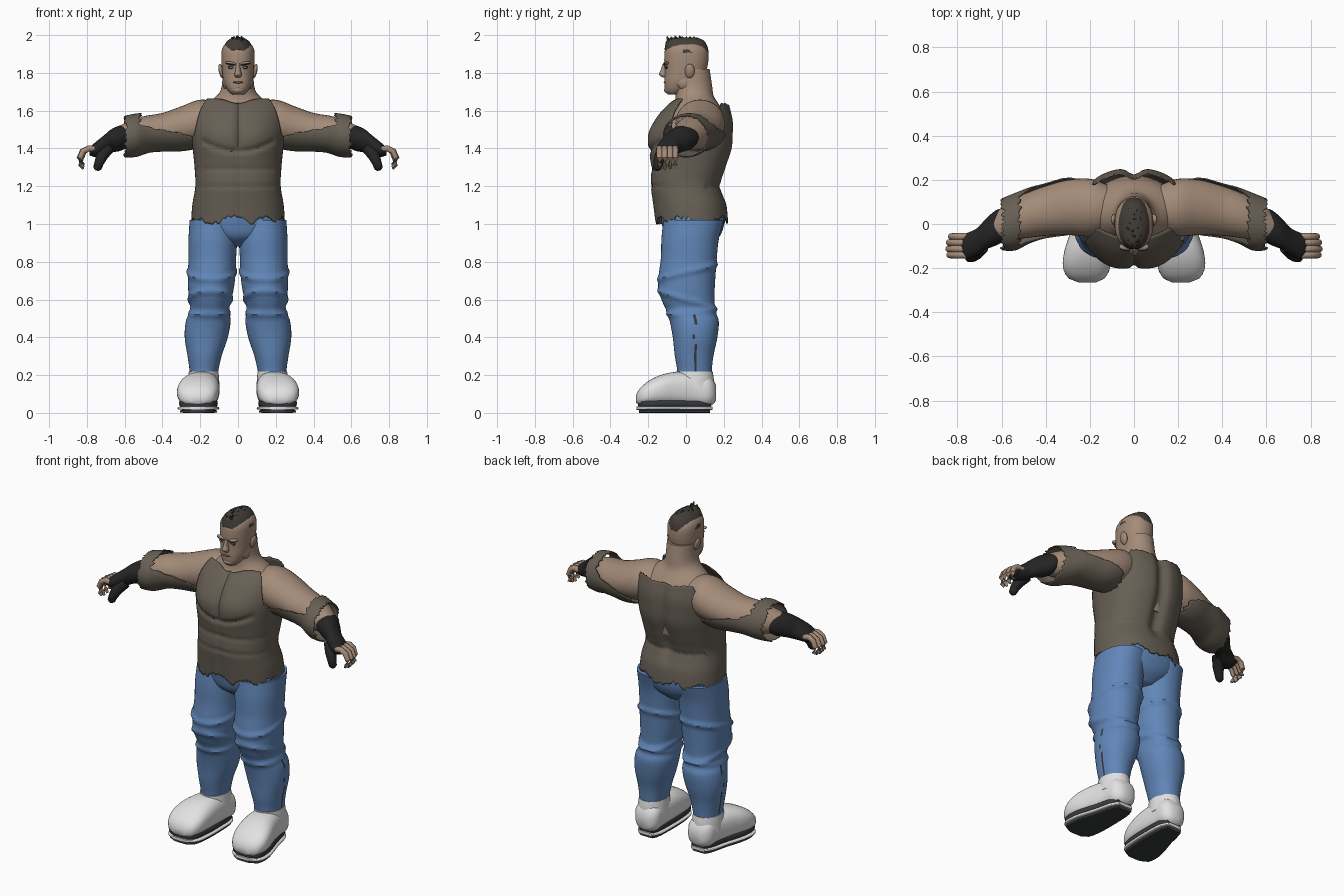
import bpy, bmesh, math, random
from mathutils import Vector, Matrix

random.seed(4)
cube = bpy.data.objects.get("Cube")
if cube:
    bpy.data.objects.remove(cube, do_unlink=True)


def material(name, r, g, b):
    m = bpy.data.materials.new(name)
    m.use_nodes = True
    m.diffuse_color = (r, g, b, 1)
    m.node_tree.nodes["Principled BSDF"].inputs["Base Color"].default_value = (r, g, b, 1)
    return m


SKIN = material("skin", .37, .26, .19)
SHIRT = material("brown cloth", .135, .115, .09)
JEANS = material("blue denim", .12, .24, .48)
GLOVE = material("black leather", .018, .018, .018)
HAIR = material("dark hair", .055, .047, .038)
WHITE = material("white shoe", .76, .76, .76)
DARK = material("dark seam", .04, .042, .045)
LIP = material("lip", .2, .11, .085)


def finish(name, bm, mats, mirror=False, thick=0):
    bmesh.ops.recalc_face_normals(bm, faces=bm.faces)
    me = bpy.data.meshes.new(name)
    bm.to_mesh(me)
    bm.free()
    ob = bpy.data.objects.new(name, me)
    bpy.context.collection.objects.link(ob)
    for m in mats:
        me.materials.append(m)
    if thick:
        s = ob.modifiers.new("cloth", 'SOLIDIFY')
        s.thickness = thick
    if mirror:
        ob.modifiers.new("mirror", 'MIRROR').use_clip = False
    bpy.ops.object.select_all(action='DESELECT')
    ob.select_set(True)
    bpy.context.view_layer.objects.active = ob
    bpy.ops.object.shade_smooth_by_angle(angle=math.radians(50))
    return ob


def sample(secs, p):
    # smooth interpolation of the section list at position p
    k = max(i for i in range(len(secs) - 1) if i == 0 or secs[i][0] <= p)
    a, b = secs[k], secs[k + 1]
    before, after = secs[max(k - 1, 0)], secs[min(k + 2, len(secs) - 1)]
    h = b[0] - a[0]
    t = (p - a[0]) / h
    out = []
    for c in range(1, 5):
        ma = (b[c] - before[c]) / (b[0] - before[0]) * h
        mb = (after[c] - a[c]) / (after[0] - a[0]) * h
        out.append((2*t**3 - 3*t*t + 1) * a[c] + (t**3 - 2*t*t + t) * ma
                   + (3*t*t - 2*t**3) * b[c] + (t**3 - t*t) * mb)
    return out


def loft(name, axis, secs, mats, n=32, rows=24, power=2, lo=None, hi=None,
         warp=None, paint=None, cap=True, **kw):
    # sections are (position, centre a, centre b, radius a, radius b) along an axis
    bm = bmesh.new()
    rings = [[] for _ in range(rows + 1)]
    for i in range(n):
        th = 2 * math.pi * i / n
        ca, sa = math.cos(th), math.sin(th)
        p0 = lo(ca, sa) if lo else secs[0][0]
        p1 = hi(ca, sa) if hi else secs[-1][0]
        for j in range(rows + 1):
            p = p0 + (p1 - p0) * j / rows
            a, b, ra, rb = sample(secs, p)
            u = a + max(ra, .002) * math.copysign(abs(ca) ** (2 / power), ca)
            v = b + max(rb, .002) * math.copysign(abs(sa) ** (2 / power), sa)
            co = Vector({'x': (p, u, v), 'y': (u, p, v), 'z': (u, v, p)}[axis])
            if warp:
                warp(co)
            rings[j].append(bm.verts.new(co))
    for r, s in zip(rings, rings[1:]):
        for i in range(n):
            k = (i + 1) % n
            bm.faces.new((r[i], r[k], s[k], s[i]))
    if cap:
        bm.faces.new(rings[0])
        bm.faces.new(rings[-1])
    if paint:
        for f in bm.faces:
            f.material_index = paint(f.calc_center_median())
    return finish(name, bm, mats, **kw)


def blob(name, loc, size, mat, turn=0, **kw):
    bm = bmesh.new()
    m = Matrix.Translation(loc) @ Matrix.Rotation(turn, 4, 'Y') @ Matrix.Diagonal((*size, 1))
    bmesh.ops.create_uvsphere(bm, u_segments=16, v_segments=10, radius=1, matrix=m)
    return finish(name, bm, [mat], **kw)


def tube(name, pts, radii, mat, n=10):
    bm = bmesh.new()
    pts = [Vector(p) for p in pts]
    rings = []
    for i, p in enumerate(pts):
        d = pts[min(i + 1, len(pts) - 1)] - pts[max(i - 1, 0)]
        q = d.to_track_quat('Z', 'Y')
        rings.append([bm.verts.new(p + q @ Vector((math.cos(t) * radii[i], math.sin(t) * radii[i], 0)))
                      for t in (2 * math.pi * k / n for k in range(n))])
    for r, s in zip(rings, rings[1:]):
        for i in range(n):
            bm.faces.new((r[i], r[(i + 1) % n], s[(i + 1) % n], s[i]))
    bm.faces.new(rings[0])
    bm.faces.new(rings[-1])
    return finish(name, bm, [mat], mirror=True)


def step(a, b, x):
    t = min(max((x - a) / (b - a), 0), 1)
    return t * t * (3 - 2 * t)


def bump(x, w):
    return math.exp(-(x / w) ** 2)


def torn(size):
    return random.uniform(-size, size)


# Body under the clothes, with neck
loft("upper_body", 'z', [(1.3, 0, .02, .2, .175), (1.48, 0, .03, .22, .19), (1.55, 0, .045, .22, .165),
     (1.6, 0, .055, .2, .14), (1.64, 0, .055, .165, .115), (1.68, 0, .045, .11, .1),
     (1.72, 0, .04, .088, .1), (1.82, 0, .04, .08, .085)], [SKIN], n=40)


# Torn sleeveless shirt with sculpted chest, abdomen and spine
def muscles(v):
    x, z = abs(v.x), v.z
    if v.y < -.04:
        v.y -= .012 * bump(x - .1, .08) * bump(z - 1.48, .09)
        v.y += .016 * bump(x, .014) * step(1.37, 1.42, z)
        v.y += .014 * bump(z - 1.385 - 1.5 * x * x, .014) * (1 - step(.17, .22, x))
        v.y += .006 * (bump(z - 1.2, .01) + bump(z - 1.29, .012)) + .006 * bump(x, .015) * (1 - step(1.36, 1.4, z))
    elif v.y > .1:
        v.y -= .03 * bump(x, .035) * step(1.1, 1.25, z) + .008 * bump(z - 1.2, .012)


loft("torn_shirt", 'z', [(.98, 0, .033, .25, .192), (1.1, 0, .02, .242, .194), (1.2, 0, 0, .226, .187),
     (1.3, 0, .015, .23, .2), (1.4, 0, .025, .24, .222), (1.48, 0, .03, .248, .223),
     (1.55, 0, .045, .248, .207), (1.61, 0, .06, .238, .178), (1.68, 0, .09, .21, .13)],
     [SHIRT], n=112, rows=56, power=2.3, warp=muscles, cap=False, thick=.006,
     lo=lambda c, s: 1.02 + .015 * math.sin(9 * c + 4 * s) + torn(.012),
     hi=lambda c, s: (1.665 if s < 0 else 1.635 + torn(.006)) - .2 * step(.72, .96, abs(c))
     - (.025 * bump(c, .25) if s < 0 else .01 * bump(c, .3)))

# Arms and torn sleeves
loft("arms", 'x', [(.1, .07, 1.56, .1, .085), (.2, .075, 1.54, .13, .118), (.3, .075, 1.515, .125, .108),
     (.4, .06, 1.49, .113, .098), (.5, .035, 1.48, .1, .09), (.58, .01, 1.47, .08, .072),
     (.64, -.02, 1.46, .06, .055)], [SKIN], mirror=True)
loft("torn_sleeves", 'x', [(.2, .08, 1.53, .137, .13), (.3, .08, 1.505, .134, .12), (.4, .06, 1.49, .125, .107),
     (.47, .04, 1.483, .127, .106), (.54, .01, 1.47, .13, .115), (.62, -.005, 1.46, .113, .108)],
     [SHIRT], n=72, rows=26, cap=False, thick=.006, mirror=True,
     lo=lambda c, s: .23 + .29 * step(-.6, .6, s) + torn(.012),
     hi=lambda c, s: .595 + torn(.012))

# Gloves, thumbs and curled fingers
loft("gloves", 'x', [(.575, 0, 1.465, .07, .055), (.62, -.015, 1.455, .08, .067), (.67, -.045, 1.44, .07, .062),
     (.71, -.08, 1.415, .062, .054), (.75, -.098, 1.395, .06, .042), (.785, -.1, 1.385, .05, .022)],
     [GLOVE], mirror=True)
for i, (name, y, size) in enumerate((("index", -.14, .95), ("middle", -.113, 1.05),
                                     ("ring", -.084, 1), ("little", -.057, .8))):
    tube(name + "_fingers", [(.755, y, 1.395), (.79, y, 1.4), (.79 + .032*size, y, 1.385),
         (.79 + .048*size, y, 1.35), (.79 + .042*size, y, 1.315), (.79 + .028*size, y, 1.39 - .095*size)],
         [.017, .017, .016, .015, .013, .006], SKIN)
tube("gloved_thumbs", [(.69, -.1, 1.4), (.72, -.135, 1.36), (.735, -.148, 1.325), (.745, -.152, 1.295), (.748, -.152, 1.283)],
     [.035, .032, .026, .022, .01], GLOVE)

# Jeans: seat and legs with knee folds and an outer seam
loft("jeans_seat", 'z', [(.88, 0, .04, .07, .08), (.93, 0, .035, .17, .14), (1, 0, .037, .245, .165),
     (1.09, 0, .03, .228, .17)], [JEANS], n=40, power=2.2)


def folds(v):
    for z, tilt in ((.745, .25), (.6, -.3), (.53, .1)):
        k = .009 * bump(v.z - z - tilt * v.y, .014)
        v.x += k * (1 if v.x > .14 else -1)
        v.y += k * (1 if v.y > .03 else -1)


def seam(c):
    return int(c.x > .2 and abs(c.y - .047) < .006 and .22 < c.z < .53)


loft("jeans_legs", 'z', [(.18, .183, .045, .07, .09), (.23, .18, .045, .077, .092), (.3, .177, .043, .09, .102),
     (.4, .168, .048, .114, .118), (.49, .157, .043, .118, .13), (.54, .15, .025, .102, .128),
     (.6, .147, .01, .112, .14), (.66, .143, .003, .121, .149), (.74, .139, .007, .126, .15),
     (.82, .136, .015, .126, .148), (.92, .133, .022, .129, .152), (1.02, .13, .04, .126, .16)],
     [JEANS, DARK], n=64, rows=64, power=2.15, warp=folds, paint=seam, mirror=True)

# Shoes: upper, collar, dark welt and pale sole
loft("shoe_uppers", 'y', [(-.265, .212, .075, .04, .02), (-.25, .215, .082, .078, .042), (-.2, .215, .102, .106, .066),
     (-.13, .208, .118, .109, .084), (-.05, .195, .125, .098, .092), (.05, .183, .122, .083, .092),
     (.13, .178, .115, .074, .08), (.16, .176, .105, .04, .04)],
     [WHITE], n=36, power=2.5, mirror=True)
loft("shoe_collars", 'z', [(.13, .182, .05, .085, .1), (.19, .182, .046, .081, .1), (.22, .182, .043, .078, .098)],
     [WHITE], rows=8, mirror=True)
for name, lo_z, hi_z, inset, mat in (("shoe_welts", .03, .07, .008, DARK), ("shoe_soles", .016, .034, 0, WHITE),
                                     ("shoe_treads", 0, .016, .012, DARK)):
    mid, half = (lo_z + hi_z) / 2, (hi_z - lo_z) / 2
    loft(name, 'y', [(-.262 + inset, .212, mid, .045, half), (-.23, .215, mid, .095 - inset, half),
         (-.14, .209, mid, .107 - inset, half), (0, .188, mid, .088 - inset, half),
         (.1, .179, mid, .072 - inset, half), (.14 - inset, .177, mid, .045, half)],
         [mat], power=5, rows=18, mirror=True)

# Head
loft("head", 'z', [(1.685, 0, -.065, .03, .03), (1.705, 0, -.05, .052, .06), (1.75, 0, -.022, .075, .092),
     (1.81, 0, -.003, .084, .11), (1.88, 0, .002, .088, .117), (1.93, 0, .002, .083, .11),
     (1.96, 0, .002, .06, .08), (1.975, 0, .002, .02, .03)], [SKIN], n=40, power=2.2)
loft("nose", 'z', [(1.775, 0, -.112, .012, .01), (1.79, 0, -.116, .02, .028), (1.81, 0, -.115, .014, .021),
     (1.85, 0, -.11, .01, .012)], [SKIN], n=16, rows=10)
blob("ears", (.09, .02, 1.81), (.012, .026, .038), SKIN, .2, mirror=True)
blob("jaw_muscles", (.062, -.005, 1.75), (.02, .045, .04), SKIN, mirror=True)
blob("chin", (0, -.094, 1.71), (.032, .022, .02), SKIN)
blob("eye_sockets", (.035, -.103, 1.829), (.019, .009, .008), DARK, mirror=True)
blob("eyes", (.035, -.107, 1.828), (.01, .007, .004), WHITE, mirror=True)
blob("brow_ridges", (.036, -.103, 1.85), (.032, .016, .01), SKIN, -.15, mirror=True)
blob("eyebrows", (.038, -.11, 1.847), (.027, .012, .005), HAIR, -.2, mirror=True)
blob("mouth", (0, -.11, 1.75), (.028, .008, .006), LIP)

# Short hair with a raised, tufted crest
loft("hair", 'z', [(1.87, 0, .003, .09, .119), (1.92, 0, .002, .086, .116), (1.95, 0, 0, .071, .109),
     (1.975, 0, -.005, .05, .095), (1.988, 0, -.005, .025, .06)], [HAIR], n=48, rows=12,
     lo=lambda c, s: 1.905 + .015 * max(-s, 0) + torn(.005))
bm = bmesh.new()
for i in range(46):
    y = random.uniform(-.095, .08)
    x = random.uniform(-.038, .038)
    top = 2 - .25 * abs(x) - max(0, y - .03) * .3 - (random.uniform(0, .012) if i else 0)
    lean = Matrix.Rotation(.35 if i else 0, 4, 'X')
    m = Matrix.Translation((x, y, top - .025)) @ lean
    bmesh.ops.create_cone(bm, segments=6, radius1=.017, radius2=.003, depth=.05, cap_ends=True, matrix=m)
finish("hair_tufts", bm, [HAIR])
